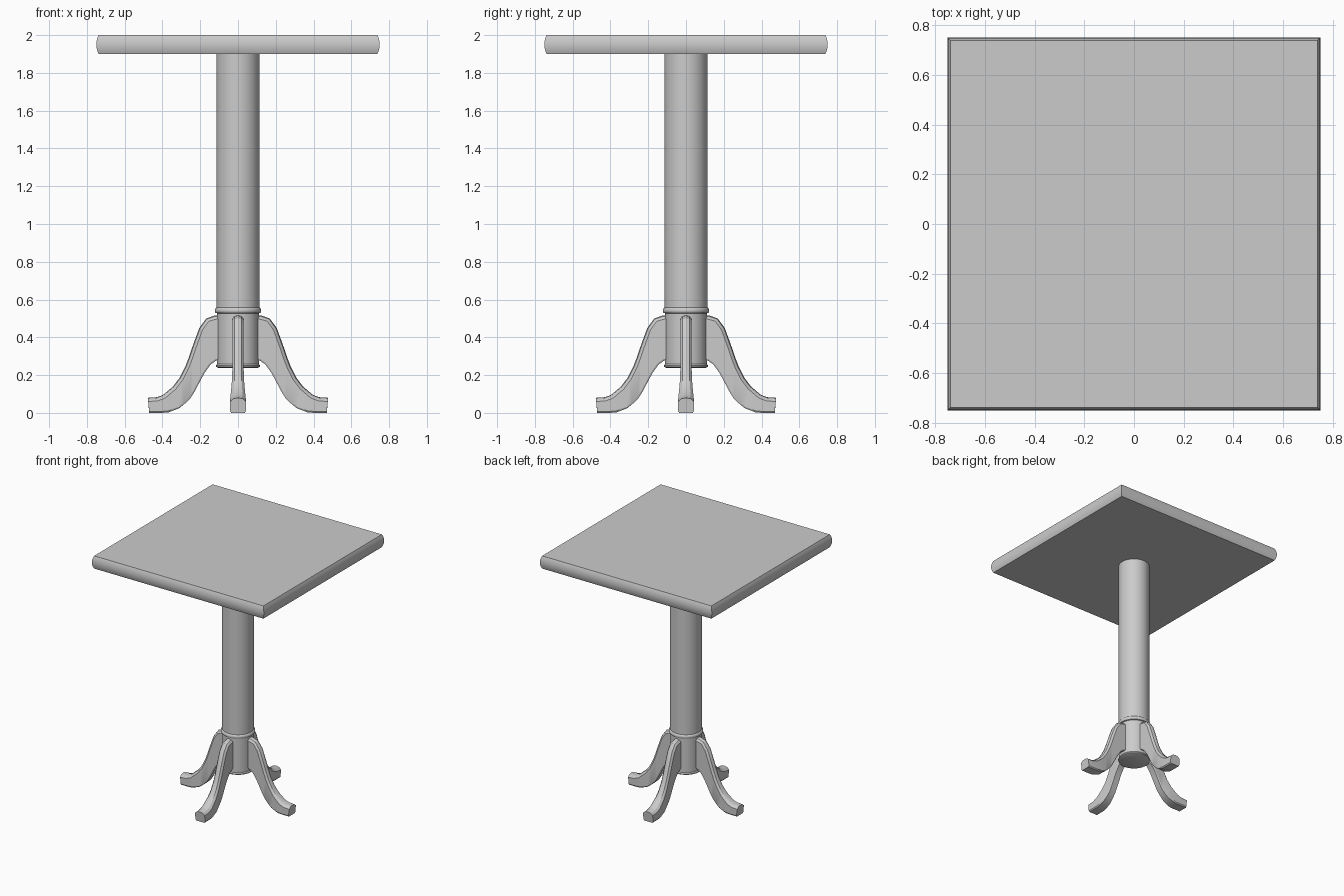
import bpy, bmesh, math
from mathutils import Matrix, Vector

if "Cube" in bpy.data.objects:
    bpy.data.objects.remove(bpy.data.objects["Cube"])


def loft(name, rings):
    """Skin a list of closed rings and cap both ends."""
    bm = bmesh.new()
    loops = [[bm.verts.new(p) for p in r] for r in rings]
    n = len(rings[0])
    for a, b in zip(loops, loops[1:]):
        for i in range(n):
            j = (i + 1) % n
            bm.faces.new((a[i], a[j], b[j], b[i]))
    bm.faces.new(loops[0])
    bm.faces.new(loops[-1])
    bmesh.ops.recalc_face_normals(bm, faces=bm.faces)
    me = bpy.data.meshes.new(name)
    bm.to_mesh(me)
    bm.free()
    ob = bpy.data.objects.new(name, me)
    bpy.context.collection.objects.link(ob)
    return ob


def smooth(ob, angle=30):
    bpy.ops.object.select_all(action='DESELECT')
    ob.select_set(True)
    bpy.context.view_layer.objects.active = ob
    bpy.ops.object.shade_smooth_by_angle(angle=math.radians(angle))


def ring(sides, radius, z, turn=0.0):
    return [(radius * math.cos(turn + 2 * math.pi * i / sides),
             radius * math.sin(turn + 2 * math.pi * i / sides), z) for i in range(sides)]


# Square top with bulging edges
rings = []
for k in range(9):
    t = k / 4 - 1
    half = 0.75 - 0.012 * t * t
    rings.append(ring(4, half * math.sqrt(2), 1.95 + 0.05 * t, math.pi / 4))
smooth(loft("table_top", rings))

# Turned column with foot lip and collar bead
profile = [(0.105, 0.238), (0.115, 0.243), (0.117, 0.25), (0.111, 0.258),
           (0.111, 0.527), (0.119, 0.53), (0.123, 0.537), (0.123, 0.546),
           (0.119, 0.554), (0.114, 0.558), (0.114, 1.905)]
smooth(loft("column", [ring(40, r, z) for r, z in profile]), 35)

# Curved leg stations: upper x, z, lower x, z, half width
stations = [(.09, .518, .09, .285, .030), (.125, .515, .116, .277, .030),
            (.168, .50, .145, .256, .030), (.205, .45, .178, .21, .030),
            (.238, .36, .21, .15, .030), (.26, .295, .23, .112, .030),
            (.28, .243, .25, .08, .030), (.31, .185, .28, .05, .032),
            (.344, .14, .31, .025, .036), (.397, .095, .37, .002, .041),
            (.43, .083, .41, 0, .042), (.477, .08, .47, 0, .042)]
# Cross-section: width factor, end (0 upper, 1 lower), inset from that end
section = [(0, 0, 0), (.6, 0, .005), (1, 0, .02), (1, 1, .008), (.85, 1, 0),
           (-.85, 1, 0), (-1, 1, .008), (-1, 0, .02), (-.6, 0, .005)]
rings = []
for i, (ux, uz, lx, lz, w) in enumerate(stations):
    a, b = stations[max(i - 1, 0)], stations[min(i + 1, len(stations) - 1)]
    up = Vector((b[0] - a[0], 0, b[1] - a[1])).normalized()
    low = Vector((b[2] - a[2], 0, b[3] - a[3])).normalized()
    r = []
    for f, end, inset in section:
        if end == 0:
            p = Vector((ux, 0, uz)) + inset * Vector((up.z, 0, -up.x))
        else:
            p = Vector((lx, 0, lz)) + inset * Vector((-low.z, 0, low.x))
        p.y = f * w
        r.append(p)
    rings.append(r)

for i, side in enumerate(("right", "back", "left", "front")):
    turn = Matrix.Rotation(i * math.pi / 2, 4, 'Z')
    leg = loft(side + "_leg", [[turn @ p for p in r] for r in rings])
    smooth(leg, 28)
